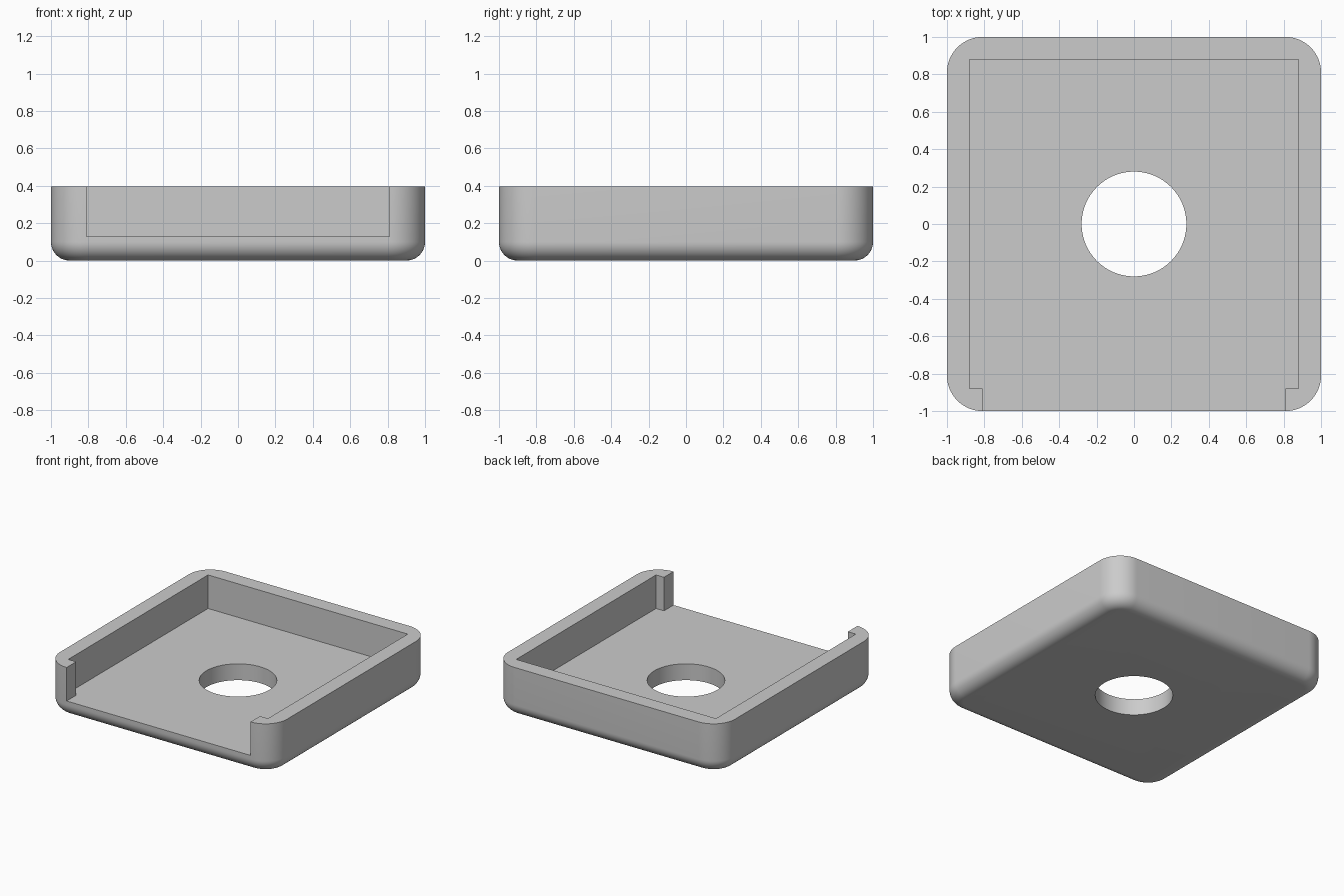
import bpy, bmesh, math

if "Cube" in bpy.data.objects:
    bpy.data.objects.remove(bpy.data.objects["Cube"], do_unlink=True)

HEIGHT, FLOOR = 0.397, 0.13
CORNER, FILLET = 0.19, 0.1
INNER, OPENING, HOLE = 0.88, 0.81, 0.28

grey = bpy.data.materials.new("light grey")
grey.use_nodes = True
grey.diffuse_color = (0.6, 0.6, 0.6, 1)
grey.node_tree.nodes["Principled BSDF"].inputs["Base Color"].default_value = (0.6, 0.6, 0.6, 1)


def loft(name, rings):
    """Closed solid through rings of matching points."""
    bm = bmesh.new()
    loops = [[bm.verts.new(p) for p in ring] for ring in rings]
    n = len(loops[0])
    for a, b in zip(loops, loops[1:]):
        for i in range(n):
            j = (i + 1) % n
            bm.faces.new((a[i], a[j], b[j], b[i]))
    bm.faces.new(loops[0][::-1])
    bm.faces.new(loops[-1])
    bmesh.ops.recalc_face_normals(bm, faces=bm.faces)
    mesh = bpy.data.meshes.new(name)
    bm.to_mesh(mesh)
    bm.free()
    mesh.materials.append(grey)
    obj = bpy.data.objects.new(name, mesh)
    bpy.context.collection.objects.link(obj)
    return obj


def rounded_square(inset, z, steps=16):
    """Square outline with round corners, offset inwards."""
    r, c = CORNER - inset, 1 - CORNER
    points = []
    for k, (sx, sy) in enumerate([(1, 1), (-1, 1), (-1, -1), (1, -1)]):
        for i in range(steps + 1):
            a = math.pi / 2 * (k + i / steps)
            points.append((sx * c + r * math.cos(a), sy * c + r * math.sin(a), z))
    return points


def prism(name, outline, bottom, top):
    return loft(name, [[(x, y, z) for x, y in outline] for z in (bottom, top)])


# Outer body: round corners and a filleted bottom edge
angles = [math.pi / 2 * i / 12 for i in range(13)]
rings = [rounded_square(FILLET * (1 - math.sin(a)), FILLET * (1 - math.cos(a))) for a in angles]
tray = loft("tray", rings + [rounded_square(0, HEIGHT)])

# Pocket with its open front, and the round hole in the floor
half = [(OPENING, -1.3), (OPENING, -INNER), (INNER, -INNER), (INNER, INNER)]
pocket = prism("pocket_cutter", half + [(-x, y) for x, y in half[::-1]], FLOOR, 1)
circle = [(HOLE * math.cos(math.tau * i / 96), HOLE * math.sin(math.tau * i / 96)) for i in range(96)]
hole = prism("hole_cutter", circle, -0.5, 1.2)

bpy.ops.object.select_all(action="DESELECT")
bpy.context.view_layer.objects.active = tray
tray.select_set(True)
for cutter in (pocket, hole):
    cutter.hide_render = True
    cut = tray.modifiers.new(cutter.name, "BOOLEAN")
    cut.operation, cut.solver, cut.object = "DIFFERENCE", "EXACT", cutter
    bpy.ops.object.modifier_apply(modifier=cut.name)
    bpy.data.objects.remove(cutter, do_unlink=True)

bpy.ops.object.shade_smooth_by_angle(angle=math.radians(30))
